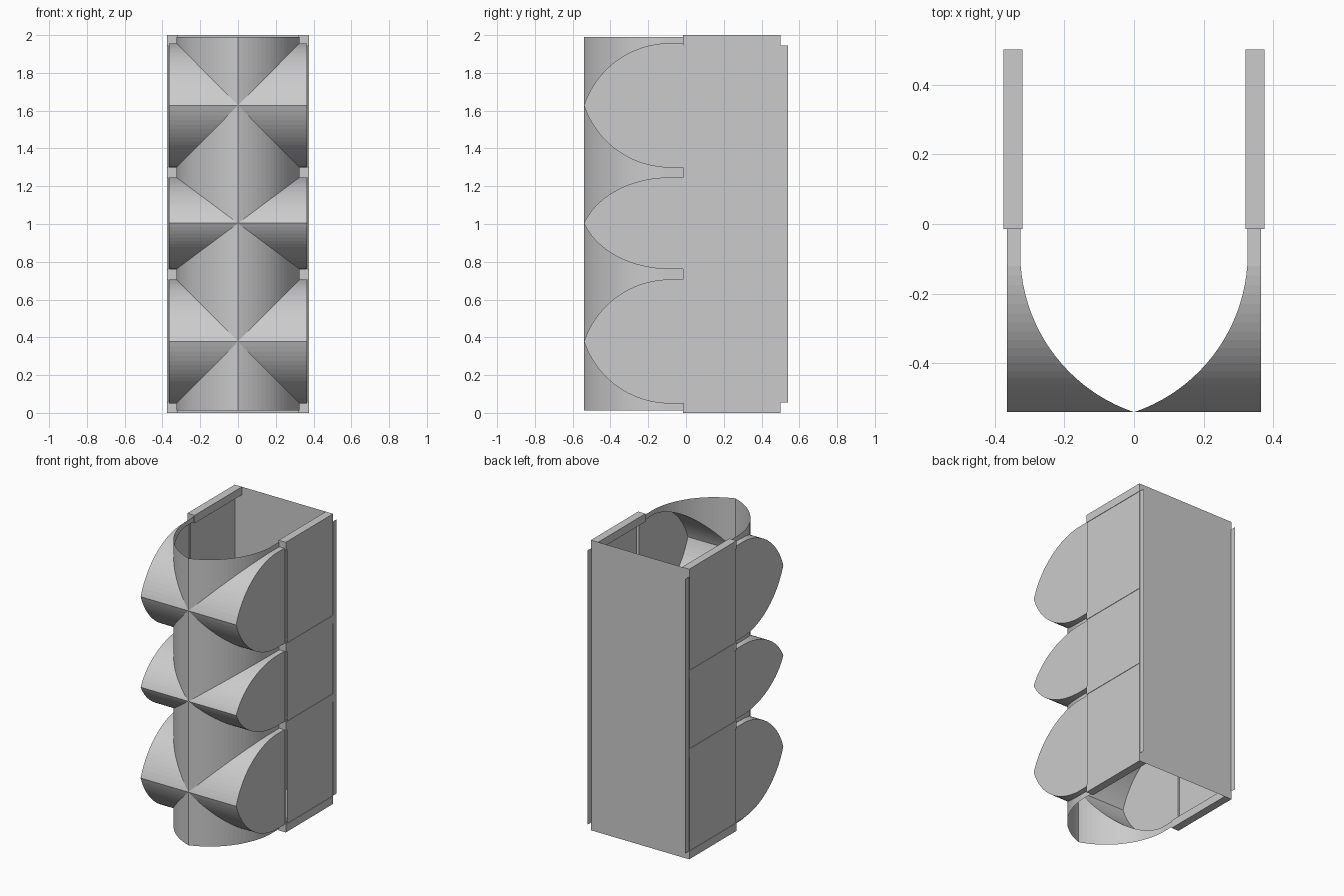
import bpy, bmesh, math
from mathutils import Vector

cube = bpy.data.objects.get("Cube")
if cube:
    bpy.data.objects.remove(cube, do_unlink=True)

# One plain grey for the whole model
grey = bpy.data.materials.new("plain grey")
grey.use_nodes = True
COLOUR = (0.6, 0.6, 0.6, 1)
grey.diffuse_color = COLOUR
grey.node_tree.nodes["Principled BSDF"].inputs["Base Color"].default_value = COLOUR


def add_object(name, bm):
    mesh = bpy.data.meshes.new(name)
    bm.to_mesh(mesh)
    bm.free()
    mesh.materials.append(grey)
    obj = bpy.data.objects.new(name, mesh)
    bpy.context.collection.objects.link(obj)
    return obj


def face(bm, points, facing):
    """Add a polygon whose normal points along 'facing'."""
    f = bm.faces.new([bm.verts.new(p) for p in points])
    f.normal_update()
    if f.normal.dot(Vector(facing)) < 0:
        f.normal_flip()


def box(name, low, high):
    bm = bmesh.new()
    bmesh.ops.create_cube(bm, size=1)
    for v in bm.verts:
        v.co = [(a + b) / 2 + c * (b - a) for a, b, c in zip(low, high, v.co)]
    return add_object(name, bm)


# Pointed arch: (relative half width, depth) from the straight leg to the tip
HALF, CAP, LEG, TIP, BACK = 0.325, 0.364, 0.12, 0.54, 0.015
BULGE, STEPS = 0.08, 20
chord = Vector((-HALF, TIP - LEG))
out = Vector((chord.y, -chord.x)).normalized()
half_chord = chord.length / 2
radius = (half_chord ** 2 + BULGE ** 2) / (2 * BULGE)
swing = math.asin(half_chord / radius)
arch = [(1, BACK)]
for i in range(STEPS + 1):
    a = swing * (2 * i / STEPS - 1)
    p = Vector((HALF, LEG)) + chord * (0.5 + radius * math.sin(a) / chord.length)
    p += out * (radius * math.cos(a) - radius + BULGE)
    arch.append((p.x / HALF, p.y))
arch[-1] = (0, TIP)
segments = list(zip(arch, arch[1:]))

# Cross vaults: centre height and half height, bottom to top
VAULTS = [(0.378, 0.327), (1.004, 0.242), (1.628, 0.328)]
levels = [(0.012, 0)] + VAULTS + [(1.99, 0)]

# Upright arched shell between the vaults
bm = bmesh.new()
for (z0, h0), (z1, h1) in zip(levels, levels[1:]):
    for (a, u), (b, v) in segments:
        for s in (-1, 1):
            face(bm, [(s * HALF * a, -u, z0 + h0 * a), (s * HALF * b, -v, z0 + h0 * b),
                      (s * HALF * b, -v, z1 - h1 * b), (s * HALF * a, -u, z1 - h1 * a)],
                 (s, -1, 0))
bmesh.ops.remove_doubles(bm, verts=bm.verts, dist=1e-5)
add_object("arched_front_shell", bm)

# Sideways vaults with closed ends
for name, (zc, h) in zip(("lower", "middle", "upper"), VAULTS):
    bm = bmesh.new()
    for s in (-1, 1):
        for t in (-1, 1):
            for (a, u), (b, v) in segments:
                face(bm, [(s * HALF * a, -u, zc + t * h * a), (s * CAP, -u, zc + t * h * a),
                          (s * CAP, -v, zc + t * h * b), (s * HALF * b, -v, zc + t * h * b)],
                     (0, -1, t))
        rim = [(s * CAP, -u, zc + h * a) for a, u in arch]
        rim += [(s * CAP, -u, zc - h * a) for a, u in reversed(arch[:-1])]
        face(bm, rim, (s, 0, 0))
    bmesh.ops.remove_doubles(bm, verts=bm.verts, dist=1e-5)
    add_object(name + "_cross_vault", bm)

# Side walls, rails and corner posts
for side, s in (("left", 1), ("right", -1)):
    bm = bmesh.new()
    face(bm, [(s * 0.372, y, z) for y, z in ((0, 0.055), (TIP, 0.055), (TIP, 1.945), (0, 1.945))],
         (-s, 0, 0))
    add_object(side + "_wall", bm)
    for i, z in enumerate((0, 0.705, 1.245, 1.945)):
        x0, x1 = sorted((s * 0.32, s * 0.375))
        box(f"{side}_rail_{i + 1}", (x0, -BACK, z), (x1, 0.5, z + 0.055))
    x0, x1 = sorted((s * 0.36, s * 0.37))
    box(side + "_post", (x0, -BACK, 0.04), (x1, 0, 1.96))

# Back wall
bm = bmesh.new()
face(bm, [(x, 0.5, z) for x, z in ((-0.375, 0), (0.375, 0), (0.375, 2), (-0.375, 2))], (0, -1, 0))
add_object("back_wall", bm)
